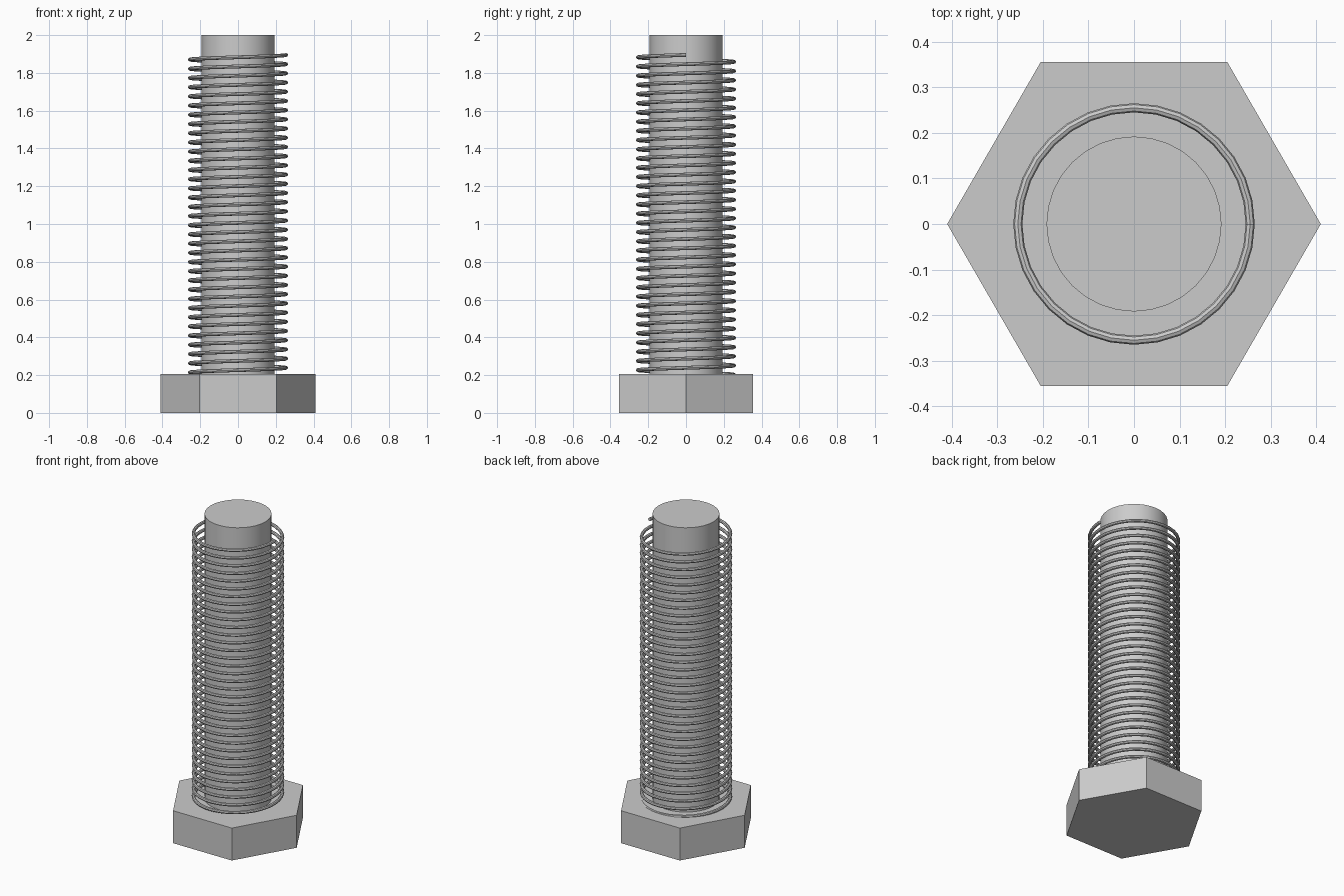
import bpy
import bmesh
import math

HEAD_R, HEAD_H = 0.41, 0.205
SHAFT_R, TOP = 0.192, 2.0
COIL_R, WIRE_R = 0.255, 0.01
COIL_START, COIL_END, TURNS = 0.19, 1.895, 35

cube = bpy.data.objects.get("Cube")
if cube:
    bpy.data.objects.remove(cube, do_unlink=True)

steel = bpy.data.materials.new("steel_grey")
steel.use_nodes = True
colour = (0.6, 0.6, 0.6, 1)
steel.diffuse_color = colour
steel.node_tree.nodes["Principled BSDF"].inputs["Base Color"].default_value = colour


def prism(name, sides, radius, bottom, top):
    """Upright prism with a corner on +x."""
    bm = bmesh.new()
    ring = [bm.verts.new((radius * math.cos(math.tau * i / sides),
                          radius * math.sin(math.tau * i / sides), bottom))
            for i in range(sides)]
    base = bm.faces.new(ring)
    lifted = bmesh.ops.extrude_face_region(bm, geom=[base], use_keep_orig=True)
    for v in lifted["geom"]:
        if isinstance(v, bmesh.types.BMVert):
            v.co.z = top
    bmesh.ops.recalc_face_normals(bm, faces=bm.faces)
    return finish(name, bm)


def finish(name, bm):
    mesh = bpy.data.meshes.new(name)
    bm.to_mesh(mesh)
    bm.free()
    mesh.materials.append(steel)
    obj = bpy.data.objects.new(name, mesh)
    bpy.context.collection.objects.link(obj)
    return obj


def smooth(obj):
    bpy.ops.object.select_all(action="DESELECT")
    obj.select_set(True)
    bpy.context.view_layer.objects.active = obj
    bpy.ops.object.shade_smooth_by_angle(angle=math.radians(40))


# Hexagonal head and plain shaft
prism("hex_head", 6, HEAD_R, 0, HEAD_H)
smooth(prism("shaft", 32, SHAFT_R, HEAD_H, TOP))

# Loose helical thread: a wire section swept along a rising right-handed spiral
SIDES, STEPS = 8, 32
pitch = (COIL_END - COIL_START) / TURNS
bm = bmesh.new()
rings = []
for s in range(TURNS * STEPS + 1):
    turn = math.tau * s / STEPS
    rise = COIL_START + pitch * s / STEPS
    ring = []
    for k in range(SIDES):
        a = math.tau * k / SIDES
        r = COIL_R + WIRE_R * math.cos(a)
        ring.append(bm.verts.new((r * math.cos(turn), r * math.sin(turn),
                                  rise + WIRE_R * math.sin(a))))
    rings.append(ring)
for low, high in zip(rings, rings[1:]):
    for k in range(SIDES):
        n = (k + 1) % SIDES
        bm.faces.new((low[k], low[n], high[n], high[k]))
bm.faces.new(rings[0])
bm.faces.new(rings[-1])
bmesh.ops.recalc_face_normals(bm, faces=bm.faces)
smooth(finish("thread_coil", bm))
